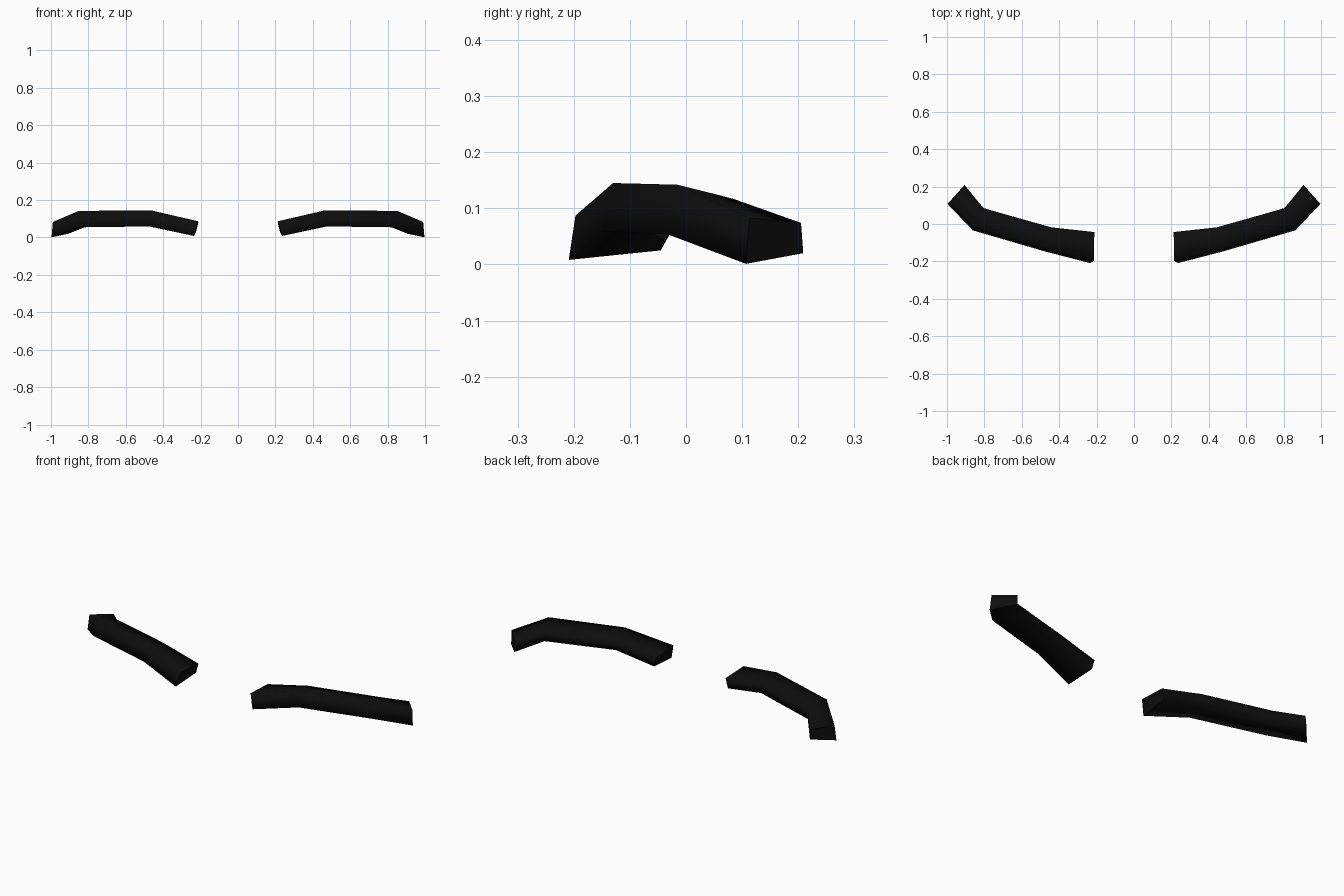
import bpy, bmesh

if "Cube" in bpy.data.objects:
    bpy.data.objects.remove(bpy.data.objects["Cube"])

# one near-black hair colour
black = bpy.data.materials.new("soft_black")
black.diffuse_color = (0.004, 0.004, 0.004, 1)
black.use_nodes = True
black.node_tree.nodes["Principled BSDF"].inputs["Base Color"].default_value = black.diffuse_color

# four-sided cross-sections from inner to outer end:
# front top, front bottom, back bottom, back top
SECTIONS = [
    [(0.215, -0.197, 0.087), (0.235, -0.209, 0.008), (0.226, -0.045, 0.025), (0.212, -0.043, 0.078)],
    [(0.465, -0.130, 0.145), (0.475, -0.147, 0.059), (0.445, -0.022, 0.066), (0.442, -0.018, 0.121)],
    [(0.852, -0.015, 0.142), (0.862, -0.034, 0.054), (0.807, 0.086, 0.060), (0.803, 0.084, 0.117)],
    [(0.990, 0.113, 0.083), (0.997, 0.107, 0.001), (0.906, 0.209, 0.020), (0.906, 0.205, 0.074)],
]


def build_brow(name, side):
    bm = bmesh.new()
    rings = [[bm.verts.new((side * x, y, z)) for x, y, z in s] for s in SECTIONS]
    # long sides, softly shaded
    for a, b in zip(rings, rings[1:]):
        for i in range(4):
            j = (i + 1) % 4
            bm.faces.new((a[i], a[j], b[j], b[i])).smooth = True
    # flat end caps with crisp edges
    for ring in (rings[0], rings[-1]):
        cap = bm.faces.new(ring)
        for e in cap.edges:
            e.smooth = False
    bmesh.ops.recalc_face_normals(bm, faces=bm.faces[:])
    mesh = bpy.data.meshes.new(name)
    bm.to_mesh(mesh)
    bm.free()
    mesh.materials.append(black)
    obj = bpy.data.objects.new(name, mesh)
    bpy.context.collection.objects.link(obj)


# mirrored pair
build_brow("right_eyebrow", 1)
build_brow("left_eyebrow", -1)
